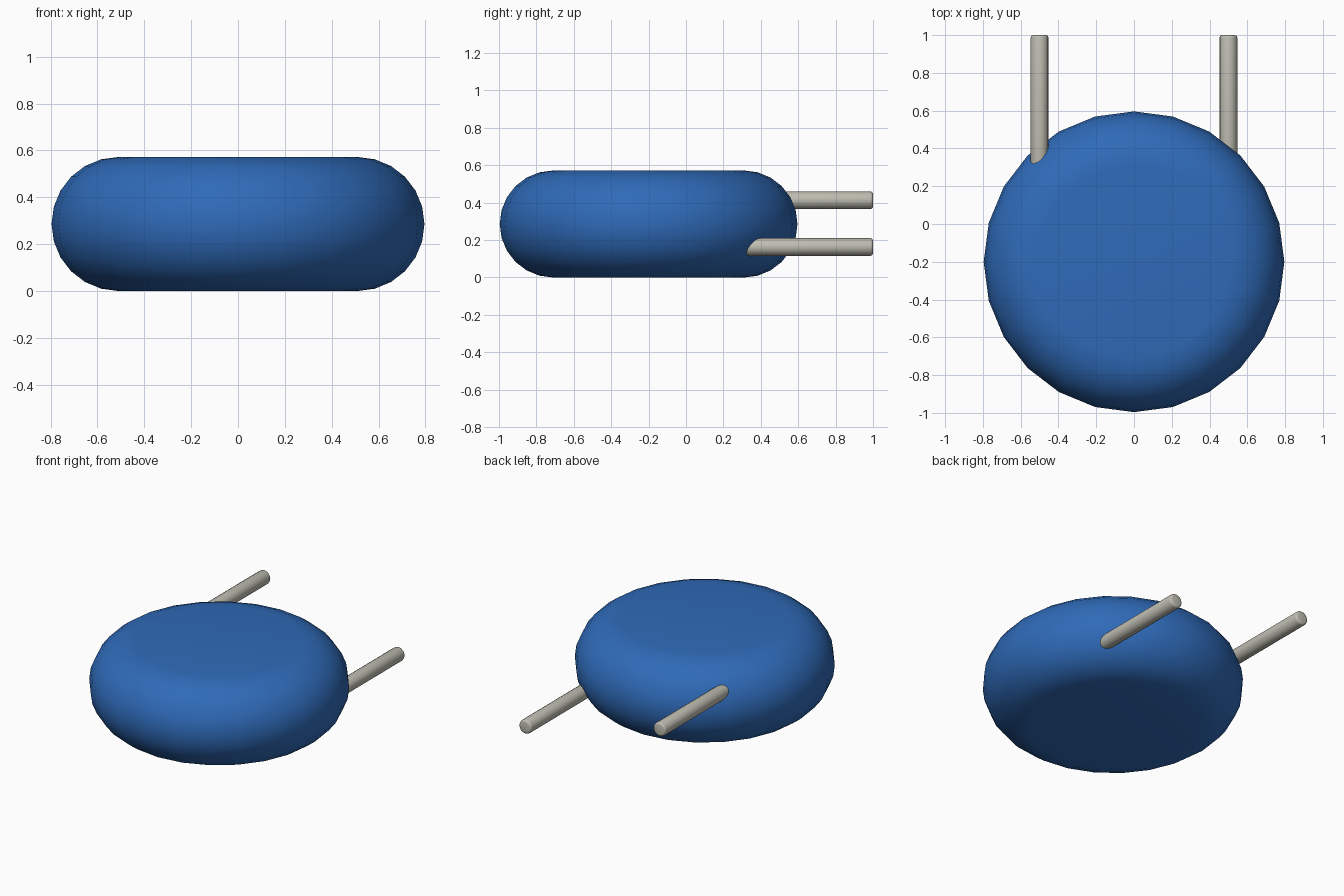
import bpy
import bmesh
from math import sin, cos, pi, radians
from mathutils import Matrix

cube = bpy.data.objects.get("Cube")
if cube:
    bpy.data.objects.remove(cube, do_unlink=True)


def make_material(name, color):
    mat = bpy.data.materials.new(name)
    mat.use_nodes = True
    mat.diffuse_color = color
    mat.node_tree.nodes["Principled BSDF"].inputs["Base Color"].default_value = color
    return mat


def lathe(name, profile, sides, mat, matrix):
    """Spin (radius, height) points around z, cap both ends, then place."""
    bm = bmesh.new()
    rings = []
    for r, h in profile:
        rings.append([bm.verts.new((r * cos(2 * pi * i / sides),
                                    r * sin(2 * pi * i / sides), h))
                      for i in range(sides)])
    for low, high in zip(rings, rings[1:]):
        for i in range(sides):
            j = (i + 1) % sides
            bm.faces.new((low[i], low[j], high[j], high[i]))
    bm.faces.new(rings[0][::-1])
    bm.faces.new(rings[-1])
    bm.transform(matrix)
    bmesh.ops.recalc_face_normals(bm, faces=bm.faces[:])
    mesh = bpy.data.meshes.new(name)
    bm.to_mesh(mesh)
    bm.free()
    mesh.materials.append(mat)
    obj = bpy.data.objects.new(name, mesh)
    bpy.context.collection.objects.link(obj)
    bpy.ops.object.select_all(action="DESELECT")
    obj.select_set(True)
    bpy.context.view_layer.objects.active = obj
    bpy.ops.object.shade_smooth_by_angle(angle=radians(40))
    return obj


blue = make_material("blue coating", (0.028, 0.145, 0.48, 1))
metal = make_material("pale metal", (0.52, 0.51, 0.44, 1))

# Disc body: flat faces with a half-round rim
half = 0.286
rim = [(0.51 + half * cos(a), half + half * sin(a))
       for a in (radians(-90 + 15 * k) for k in range(13))]
lathe("disc_body", rim, 24, blue, Matrix.Translation((0, -0.2, 0)))

# Wire leads: parallel rods with softened ends, one high and one low
radius, bevel, start, end = 0.047, 0.014, 0.2, 1.0
tip = [(radius - bevel + bevel * sin(a), end - bevel + bevel * cos(a))
       for a in (radians(30 * k) for k in range(3, -1, -1))]
rod = [(r, start + end - h) for r, h in reversed(tip)] + tip
along_y = Matrix.Rotation(radians(-90), 4, "X")
for name, x, z in (("left_lead", 0.5, 0.163), ("right_lead", -0.5, 0.413)):
    lathe(name, rod, 16, metal, Matrix.Translation((x, 0, z)) @ along_y)
